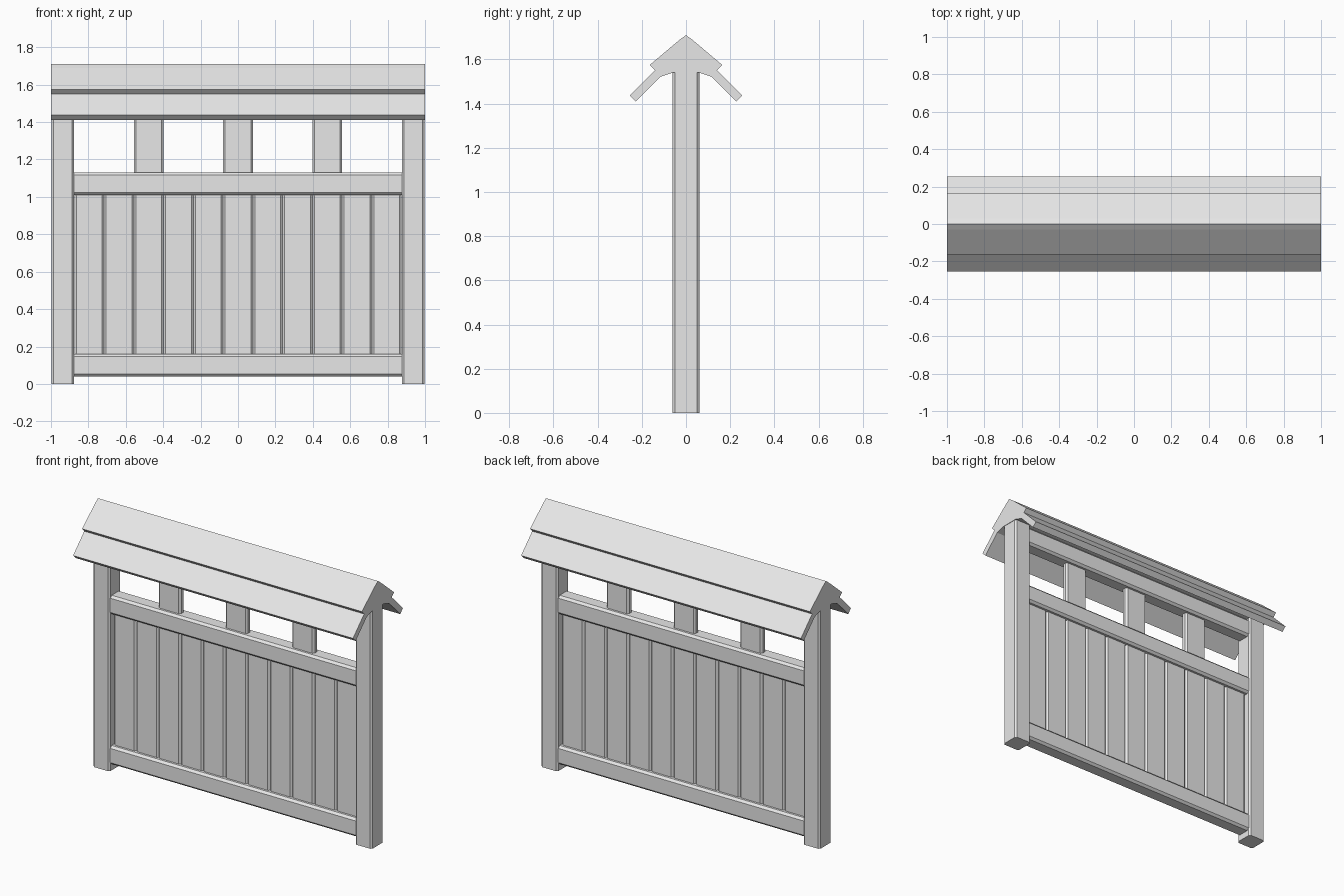
import bpy, bmesh
from mathutils import Vector

cube = bpy.data.objects.get("Cube")
if cube:
    bpy.data.objects.remove(cube, do_unlink=True)

grey = bpy.data.materials.new("plain_grey")
grey.use_nodes = True
COLOUR = (0.8, 0.8, 0.8, 1)
grey.diffuse_color = COLOUR
grey.node_tree.nodes["Principled BSDF"].inputs["Base Color"].default_value = COLOUR


def prism(name, points, direction):
    """Extrude a closed 3D outline along a direction."""
    bm = bmesh.new()
    face = bm.faces.new([bm.verts.new(p) for p in points])
    out = bmesh.ops.extrude_face_region(bm, geom=[face])
    moved = [g for g in out["geom"] if isinstance(g, bmesh.types.BMVert)]
    bmesh.ops.translate(bm, verts=moved, vec=Vector(direction))
    bmesh.ops.recalc_face_normals(bm, faces=bm.faces[:])
    mesh = bpy.data.meshes.new(name)
    bm.to_mesh(mesh)
    bm.free()
    mesh.materials.append(grey)
    obj = bpy.data.objects.new(name, mesh)
    bpy.context.collection.objects.link(obj)
    return obj


def chamfered(w, h, c):
    """Rectangle of half sizes w, h with cut corners."""
    return [(w - c, -h), (w, c - h), (w, h - c), (w - c, h),
            (c - w, h), (-w, h - c), (-w, c - h), (c - w, -h)]


def upright(name, x, half_w, half_d, z0, z1, c):
    outline = [(x + u, v, z0) for u, v in chamfered(half_w, half_d, c)]
    return prism(name, outline, (0, 0, z1 - z0))


def rail(name, z):
    outline = [(-0.89, u, z + v) for u, v in chamfered(0.05, 0.06, 0.014)]
    return prism(name, outline, (1.78, 0, 0))


# End posts
for side, x in (("right", -0.937), ("left", 0.937)):
    upright(side + "_post", x, 0.06, 0.06, 0, 1.54, 0.011)

# Horizontal rails
rail("bottom_rail", 0.1)
rail("middle_rail", 1.07)
rail("top_rail", 1.475)

# Panel boards; every third one runs up to the roof
for i in range(11):
    tall = i in (2, 5, 8)
    upright("tall_board" if tall else "board", (i - 5) * 0.159, 0.0795, 0.022,
            0.1, 1.5 if tall else 1.07, 0.011)

# Roof with stepped planks
half = [(0.03, 1.688), (0.164, 1.575), (0.141, 1.551), (0.255, 1.437),
        (0.227, 1.41), (0.115, 1.522), (0.06, 1.54)]
profile = [(0, 1.71)] + half + [(-y, z) for y, z in reversed(half)]
prism("roof", [(-1, y, z) for y, z in profile], (2, 0, 0))
